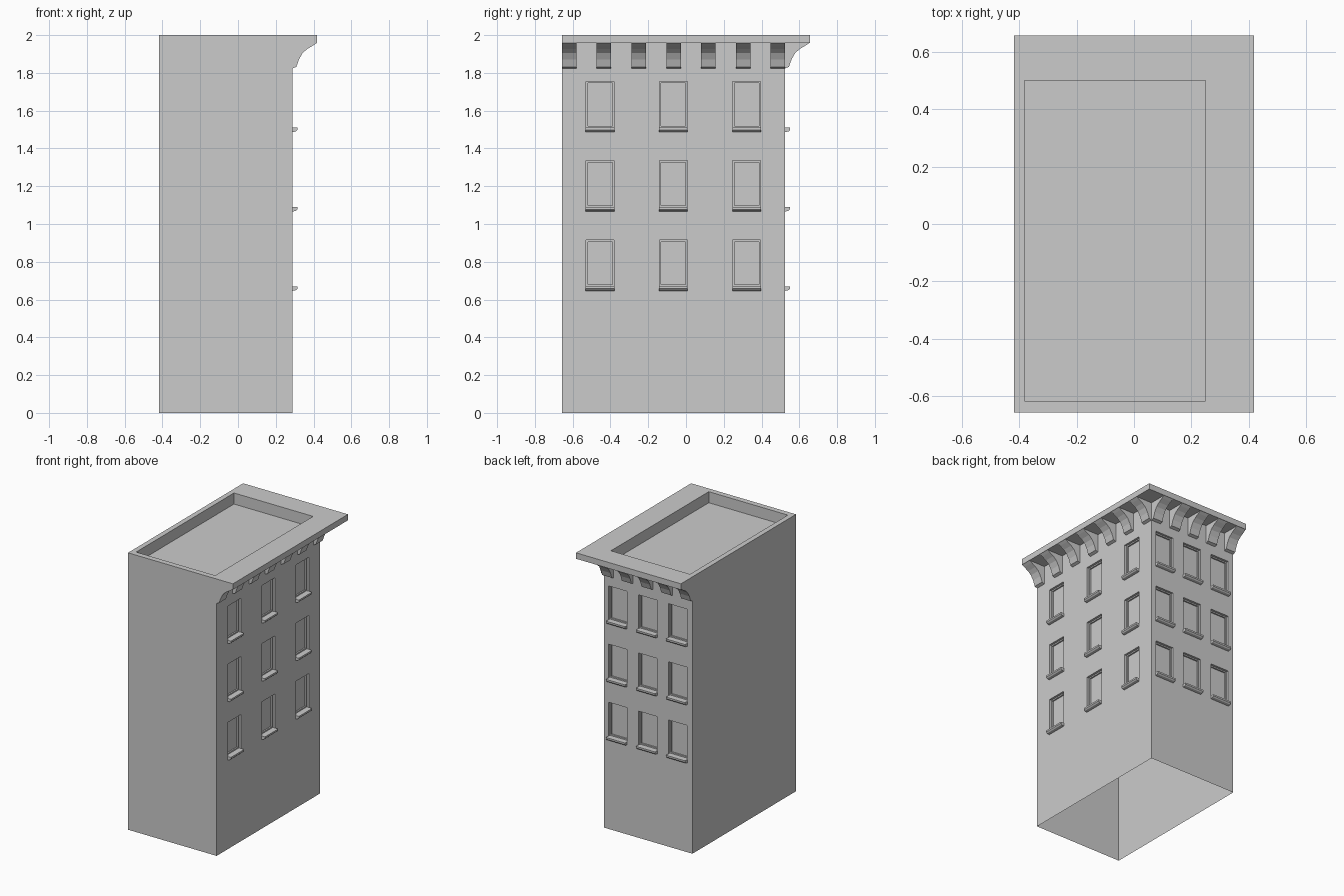
import bpy

if "Cube" in bpy.data.objects:
    bpy.data.objects.remove(bpy.data.objects["Cube"])

# Main dimensions: cornice extents, wall planes, roof level
HX, HY = 0.419, 0.657
X1, Y1 = 0.289, 0.525
SOFFIT, TOP = 1.957, 2.0
WIN_W, WIN_H, FLOORS = 0.148, 0.245, (0.67, 1.09, 1.51)


# Wall frames: u runs along the wall, d points outwards
def right(u, d, z):
    return (X1 + d, u, z)


def back(u, d, z):
    return (-u, Y1 + d, z)


WALLS = [  # frame, u start, u end, window centres, bracket count
    (right, -HY, Y1, (-0.455, -0.067, 0.321), 7),
    (back, -X1, HX, (-0.178, 0.062, 0.302), 5),
]


def make(name, faces):
    verts = [p for f in faces for p in f]
    idx, n = [], 0
    for f in faces:
        idx.append(tuple(range(n, n + len(f))))
        n += len(f)
    me = bpy.data.meshes.new(name)
    me.from_pydata(verts, [], idx)
    ob = bpy.data.objects.new(name, me)
    bpy.context.collection.objects.link(ob)
    return ob


def rect(fr, u0, u1, z0, z1, d=0.0):
    return [fr(u0, d, z0), fr(u1, d, z0), fr(u1, d, z1), fr(u0, d, z1)]


def bridge(a, b):
    return [[a[i], a[(i + 1) % 4], b[(i + 1) % 4], b[i]] for i in range(4)]


def prism(fr, u0, u1, prof, close):
    # Strip along a profile plus both end caps; the wall side stays open
    out = [[fr(u0, *p), fr(u1, *p), fr(u1, *q), fr(u0, *q)]
           for p, q in zip(prof, prof[1:])]
    ring = prof + close
    out.append([fr(u0, *p) for p in ring])
    out.append([fr(u1, *p) for p in reversed(ring)])
    return out


# Plain party walls, open at the bottom
make("party_walls", [
    [(-HX, -HY, 0), (X1, -HY, 0), (X1, -HY, SOFFIT), (-HX, -HY, SOFFIT)],
    [(-HX, Y1, 0), (-HX, -HY, 0), (-HX, -HY, SOFFIT), (-HX, Y1, SOFFIT)],
])

# Window walls with stepped recesses
wall_faces, sill_faces, bracket_faces = [], [], []
sill = [(0, -0.024), (0.018, -0.02), (0.026, -0.012), (0.026, 0), (0, 0)]
scroll = [(0, 1.824), (0.02, 1.832), (0.034, 1.872), (0.053, 1.905),
          (0.078, 1.927), (0.11, 1.946), (0.126, SOFFIT)]
for fr, a, b, centres, count in WALLS:
    us = [a] + [c + s * WIN_W / 2 for c in centres for s in (-1, 1)] + [b]
    zs = [0] + [z + h for z in FLOORS for h in (0, WIN_H)] + [SOFFIT]
    for i in range(len(us) - 1):
        for j in range(len(zs) - 1):
            u0, u1, z0, z1 = us[i], us[i + 1], zs[j], zs[j + 1]
            outer = rect(fr, u0, u1, z0, z1)
            if i % 2 == 0 or j % 2 == 0:
                wall_faces.append(outer)
                continue
            # Reveal, frame, inner reveal and pane
            t = 0.009
            rings = [outer, rect(fr, u0, u1, z0, z1, -0.016),
                     rect(fr, u0 + t, u1 - t, z0 + t, z1 - t, -0.016),
                     rect(fr, u0 + t, u1 - t, z0 + t, z1 - t, -0.026)]
            for p, q in zip(rings, rings[1:]):
                wall_faces += bridge(p, q)
            wall_faces.append(rings[-1])
            sill_faces += prism(fr, u0 - 0.002, u1 + 0.002,
                                [(d, z + z0) for d, z in sill], [])
    # Evenly spaced cornice brackets
    w = 0.077
    for k in range(count):
        u = a + (b - a - w) * k / (count - 1)
        bracket_faces += prism(fr, u, u + w, scroll, [(0, SOFFIT)])
make("window_walls", wall_faces)
make("window_sills", sill_faces)
make("cornice_brackets", bracket_faces)


# Cornice slab, soffit and sunken roof
def level(x0, x1, y0, y1, z):
    return [(x0, y0, z), (x1, y0, z), (x1, y1, z), (x0, y1, z)]


low = level(-HX, HX, -HY, HY, SOFFIT)
high = level(-HX, HX, -HY, HY, TOP)
rim = level(-0.382, 0.25, -0.617, 0.5, TOP)
floor = level(-0.382, 0.25, -0.617, 0.5, TOP - 0.08)
soffit = [level(X1, HX, -HY, HY, SOFFIT)[::-1],
          level(-HX, X1, Y1, HY, SOFFIT)[::-1]]
make("cornice_and_roof", bridge(low, high) + bridge(high, rim)
     + bridge(rim, floor) + [floor] + soffit)
